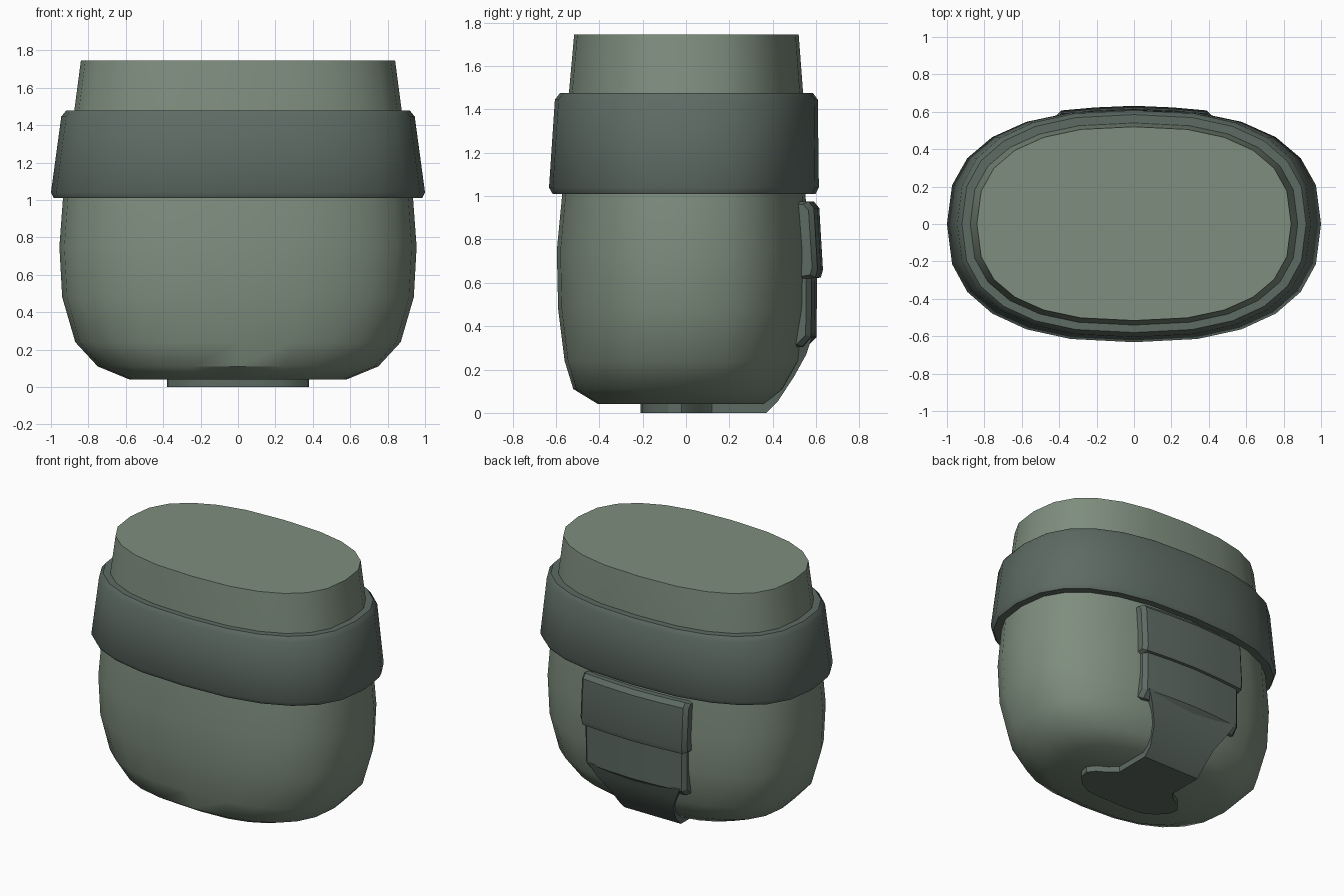
import bpy, bmesh, math

if "Cube" in bpy.data.objects:
    bpy.data.objects.remove(bpy.data.objects["Cube"])

SIDES = 24


def material(name, color):
    m = bpy.data.materials.new(name)
    m.diffuse_color = (*color, 1)
    m.use_nodes = True
    m.node_tree.nodes["Principled BSDF"].inputs["Base Color"].default_value = m.diffuse_color
    return m


cloth = material("green_cloth", (0.21, 0.27, 0.21))
trim = material("dark_trim", (0.11, 0.145, 0.125))


def finish(name, bm, mat, angle):
    bmesh.ops.recalc_face_normals(bm, faces=bm.faces)
    me = bpy.data.meshes.new(name)
    bm.to_mesh(me)
    bm.free()
    ob = bpy.data.objects.new(name, me)
    bpy.context.collection.objects.link(ob)
    me.materials.append(mat)
    bpy.ops.object.select_all(action='DESELECT')
    ob.select_set(True)
    bpy.context.view_layer.objects.active = ob
    bpy.ops.object.shade_smooth_by_angle(angle=math.radians(angle))
    return ob


def skin(bm, rings, cap=True, closed=False):
    """Join rings of points with quads, then cap the ends or close the loop."""
    vs = [[bm.verts.new(p) for p in r] for r in rings]
    n = len(vs[0])
    pairs = list(zip(vs, vs[1:])) + ([(vs[-1], vs[0])] if closed else [])
    for a, b in pairs:
        for i in range(n):
            j = (i + 1) % n
            bm.faces.new((a[i], a[j], b[j], b[i]))
    if cap:
        bm.faces.new(vs[0])
        bm.faces.new(vs[-1])


def oval(rx, front, back, z):
    """Rounded-rectangle-like oval with separate front and back depth."""
    pts = []
    for i in range(SIDES):
        t = 2 * math.pi * i / SIDES
        c, s = math.cos(t), math.sin(t)
        x = math.copysign(abs(c) ** 0.8, c) * rx
        y = math.copysign(abs(s) ** 0.8, s) * (back if s > 0 else front)
        pts.append((x, y, z))
    return pts


# rounded hip body: half width, front depth, back depth, height
body = [(0.58, 0.405, 0.37, 0.04), (0.75, 0.52, 0.455, 0.11), (0.87, 0.56, 0.53, 0.24),
        (0.94, 0.59, 0.565, 0.48), (0.955, 0.596, 0.57, 0.75), (0.935, 0.57, 0.55, 1.02),
        (0.875, 0.54, 0.54, 1.48), (0.84, 0.516, 0.52, 1.745)]
bm = bmesh.new()
skin(bm, [oval(*p) for p in body])
finish("hip_body", bm, cloth, 40)

# wide belt
belt = [(0.90, 0.54, 0.53, 1.01), (0.985, 0.615, 0.598, 1.01), (1.0, 0.632, 0.613, 1.04),
        (0.945, 0.605, 0.608, 1.445), (0.92, 0.58, 0.585, 1.477), (0.86, 0.53, 0.53, 1.477)]
bm = bmesh.new()
skin(bm, [oval(*p) for p in belt], cap=False, closed=True)
finish("belt", bm, trim, 50)


def flap(name, profile, half, bow):
    """Curved plate: side profile (y, z) carried across the back with chamfered ends."""
    zs = [z for _, z in profile]
    mid = (max(zs) + min(zs)) / 2
    rings = []
    for x, drop, squash in [(-half, bow + 0.025, 0.93), (-half + 0.025, bow, 1),
                            (-half / 2, bow * 0.35, 1), (0, 0, 1), (half / 2, bow * 0.35, 1),
                            (half - 0.025, bow, 1), (half, bow + 0.025, 0.93)]:
        rings.append([(x, y - drop, mid + (z - mid) * squash) for y, z in profile])
    bm = bmesh.new()
    skin(bm, rings)
    finish(name, bm, trim, 30)


# stacked back flaps
flap("back_flap_upper", [(0.53, 0.975), (0.59, 0.975), (0.615, 0.945), (0.632, 0.66),
                         (0.622, 0.625), (0.53, 0.61)], 0.415, 0.025)
flap("back_flap_lower", [(0.52, 0.66), (0.605, 0.66), (0.602, 0.35),
                         (0.56, 0.305), (0.51, 0.305)], 0.395, 0.025)

# sloping strap from the flaps to the underside: y, z, half width
strap = [(0.585, 0.36, 0.36), (0.555, 0.27, 0.31), (0.50, 0.17, 0.25),
         (0.425, 0.055, 0.22), (0.37, 0.0, 0.22)]
bm = bmesh.new()
skin(bm, [[(-w, y, z), (w, y, z), (w, y - 0.08, z + 0.05), (-w, y - 0.08, z + 0.05)]
          for y, z, w in strap])
finish("back_strap", bm, trim, 40)

# flat underside plate, mirrored half outline
half = [(0.10, -0.21), (0.22, -0.20), (0.31, -0.15), (0.37, -0.08), (0.38, -0.02),
        (0.34, 0.03), (0.27, 0.07), (0.22, 0.12), (0.22, 0.37)]
outline = half + [(-x, y) for x, y in reversed(half)]
bm = bmesh.new()
skin(bm, [[(x, y, z) for x, y in outline] for z in (0.0, 0.07)])
finish("underside_plate", bm, trim, 30)
